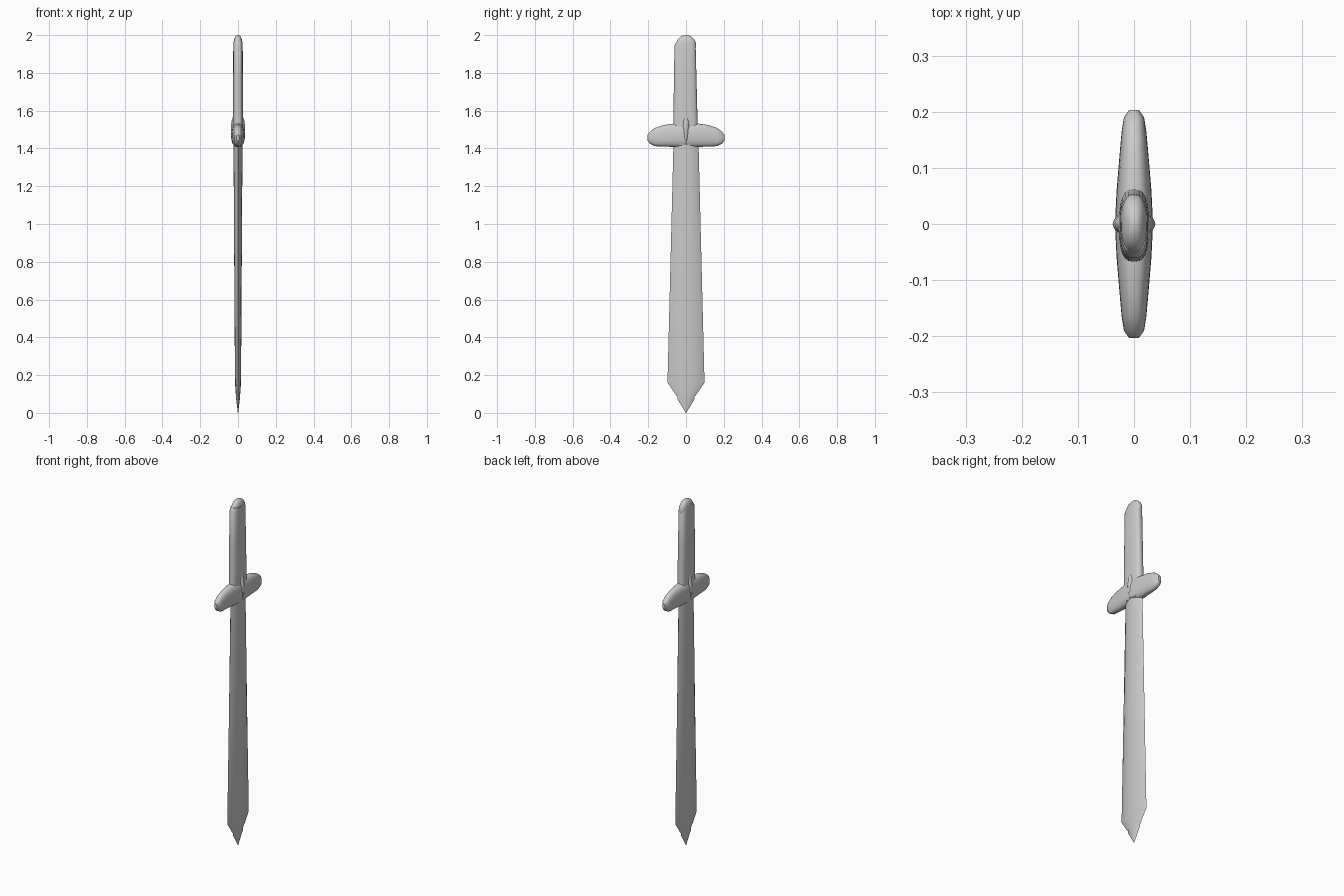
import bpy, bmesh
from math import cos, sin, pi, copysign

if "Cube" in bpy.data.objects:
    bpy.data.objects.remove(bpy.data.objects["Cube"])


def loft(name, rings, angle=35):
    """Skin a list of closed point rings, cap both ends."""
    bm = bmesh.new()
    vs = [[bm.verts.new(p) for p in r] for r in rings]
    n = len(vs[0])
    for a, b in zip(vs, vs[1:]):
        for i in range(n):
            j = (i + 1) % n
            bm.faces.new((a[i], a[j], b[j], b[i]))
    bm.faces.new(vs[0])
    bm.faces.new(vs[-1])
    bmesh.ops.recalc_face_normals(bm, faces=bm.faces)
    me = bpy.data.meshes.new(name)
    bm.to_mesh(me)
    bm.free()
    ob = bpy.data.objects.new(name, me)
    bpy.context.collection.objects.link(ob)
    bpy.ops.object.select_all(action='DESELECT')
    ob.select_set(True)
    bpy.context.view_layer.objects.active = ob
    bpy.ops.object.shade_smooth_by_angle(angle=angle * pi / 180)
    return ob


def oval(a, b, e=2.0, n=24):
    """Superellipse with half sizes a, b."""
    out = []
    for i in range(n):
        c, s = cos(2 * pi * i / n), sin(2 * pi * i / n)
        out.append((copysign(abs(c) ** (2 / e), c) * a, copysign(abs(s) ** (2 / e), s) * b))
    return out


def z_ring(z, hx, hy, cy=0.0, e=2.0):
    return [(x, y + cy, z) for x, y in oval(hx, hy, e)]


def blade_ring(z, hx, hy):
    # lens section: gently rounded flats, bevels running to sharp edges
    half = [(0, 1), (.45, .8), (.8, .5), (.95, .25), (1, 0), (.95, -.25), (.8, -.5), (.45, -.8)]
    pts = half + [(-u, -v) for u, v in half]
    return [(u * hx, v * hy, z) for u, v in pts]


# blade, widening toward the point
loft("blade", [blade_ring(*r) for r in [
    (0.09, .011, .05), (0.16, .016, .098), (0.8, .020, .082), (1.44, .024, .066)]])

# pointed tip
loft("blade_tip", [blade_ring(*r) for r in [
    (0.0, .001, .001), (0.075, .010, .046), (0.096, .012, .046)]])

# grip
loft("grip", [z_ring(z, hx, hy, cy, 2.8) for z, hx, hy, cy in [
    (1.42, .026, .066, -.002), (1.55, .027, .064, -.003),
    (1.75, .026, .060, -.004), (1.945, .025, .056, -.005), (1.965, .023, .045, -.005)]])

# rounded pommel
loft("pommel", [z_ring(1.945 + .055 * sin(t), .024 * max(cos(t), .05) ** .8, .054 * max(cos(t), .05), 0, 2.4)
                for t in [-.5, 0, .3, .6, .9, 1.2, 1.4, pi / 2]])

# crossguard, swept along y: y, half thickness, bottom, top
half = [(0, .034, 1.405, 1.535), (.06, .031, 1.408, 1.532), (.12, .026, 1.41, 1.524),
        (.165, .022, 1.412, 1.508), (.19, .018, 1.425, 1.49), (.203, .009, 1.44, 1.472)]
stations = [(-y, h, b, t) for y, h, b, t in half[:0:-1]] + half
loft("crossguard", [[(x, y, z + (b + t) / 2) for x, z in oval(h, (t - b) / 2, 2.5)]
                    for y, h, b, t in stations])

# raised boss at the guard centre
loft("guard_boss", [z_ring(z, hx, hy) for z, hx, hy in [
    (1.425, .030, .004), (1.46, .038, .018), (1.51, .038, .022), (1.545, .034, .022), (1.565, .027, .014)]])
